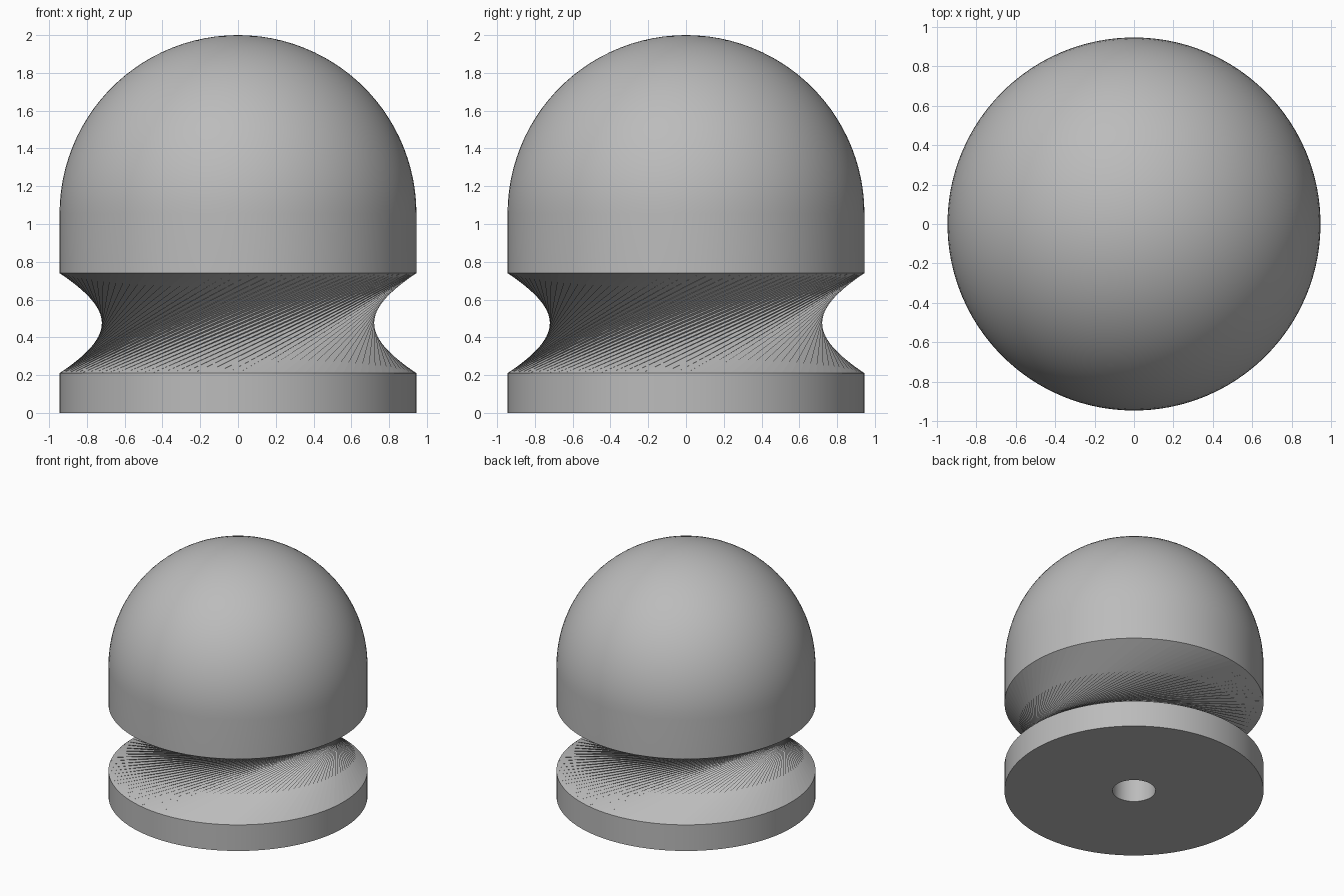
import bpy, bmesh, math

if "Cube" in bpy.data.objects:
    bpy.data.objects.remove(bpy.data.objects["Cube"])

SEG = 100          # sides of every ring
R = 0.945          # outer radius
HOLE_R = 0.157     # screw hole radius
BASE_TOP, NECK_TOP, DOME_Z = 0.21, 0.74, 1.055
STEP = math.tau / SEG
TWIST = math.radians(80.5) + STEP

grey = bpy.data.materials.new("grey")
grey.diffuse_color = (0.5, 0.5, 0.5, 1)
grey.use_nodes = True
grey.node_tree.nodes["Principled BSDF"].inputs["Base Color"].default_value = grey.diffuse_color


def ring(bm, r, z, turn=0.0):
    return [bm.verts.new((r * math.cos(i * STEP + turn), r * math.sin(i * STEP + turn), z))
            for i in range(SEG)]


def bridge(bm, low, high):
    for i in range(SEG):
        j = (i + 1) % SEG
        bm.faces.new((low[i], low[j], high[j], high[i]))


def finish(bm, name, smooth):
    mesh = bpy.data.meshes.new(name)
    bm.to_mesh(mesh)
    bm.free()
    obj = bpy.data.objects.new(name, mesh)
    bpy.context.collection.objects.link(obj)
    mesh.materials.append(grey)
    if smooth:
        bpy.ops.object.select_all(action='DESELECT')
        obj.select_set(True)
        bpy.context.view_layer.objects.active = obj
        bpy.ops.object.shade_smooth_by_angle(angle=math.radians(30))
    return obj


# Base disc with a blind screw hole running up the middle
bm = bmesh.new()
hole_end = ring(bm, HOLE_R, NECK_TOP)
hole_rim = ring(bm, HOLE_R, 0)
bottom = ring(bm, R, 0)
top = ring(bm, R, BASE_TOP)
bm.faces.new(hole_end[::-1])
for low, high in ((hole_end, hole_rim), (hole_rim, bottom), (bottom, top)):
    bridge(bm, low, high)
finish(bm, "base_disc", True)

# Twisted neck: straight strips leaning around the axis form the waist
bm = bmesh.new()
low = ring(bm, R, BASE_TOP)
high = ring(bm, R, NECK_TOP, TWIST)
for i in range(SEG):
    j = (i + 1) % SEG
    bm.faces.new((low[i], low[j], high[i]))
    bm.faces.new((low[j], high[j], high[i]))
finish(bm, "twisted_neck", False)

# Cylinder wall rising into a half-sphere dome
bm = bmesh.new()
rings = [ring(bm, R, NECK_TOP, TWIST)]
LEVELS = 25
for k in range(LEVELS):
    a = k / LEVELS * math.pi / 2
    rings.append(ring(bm, R * math.cos(a), DOME_Z + R * math.sin(a), TWIST))
for lower, upper in zip(rings, rings[1:]):
    bridge(bm, lower, upper)
tip = bm.verts.new((0, 0, DOME_Z + R))
for i in range(SEG):
    bm.faces.new((rings[-1][i], rings[-1][(i + 1) % SEG], tip))
finish(bm, "dome", True)
